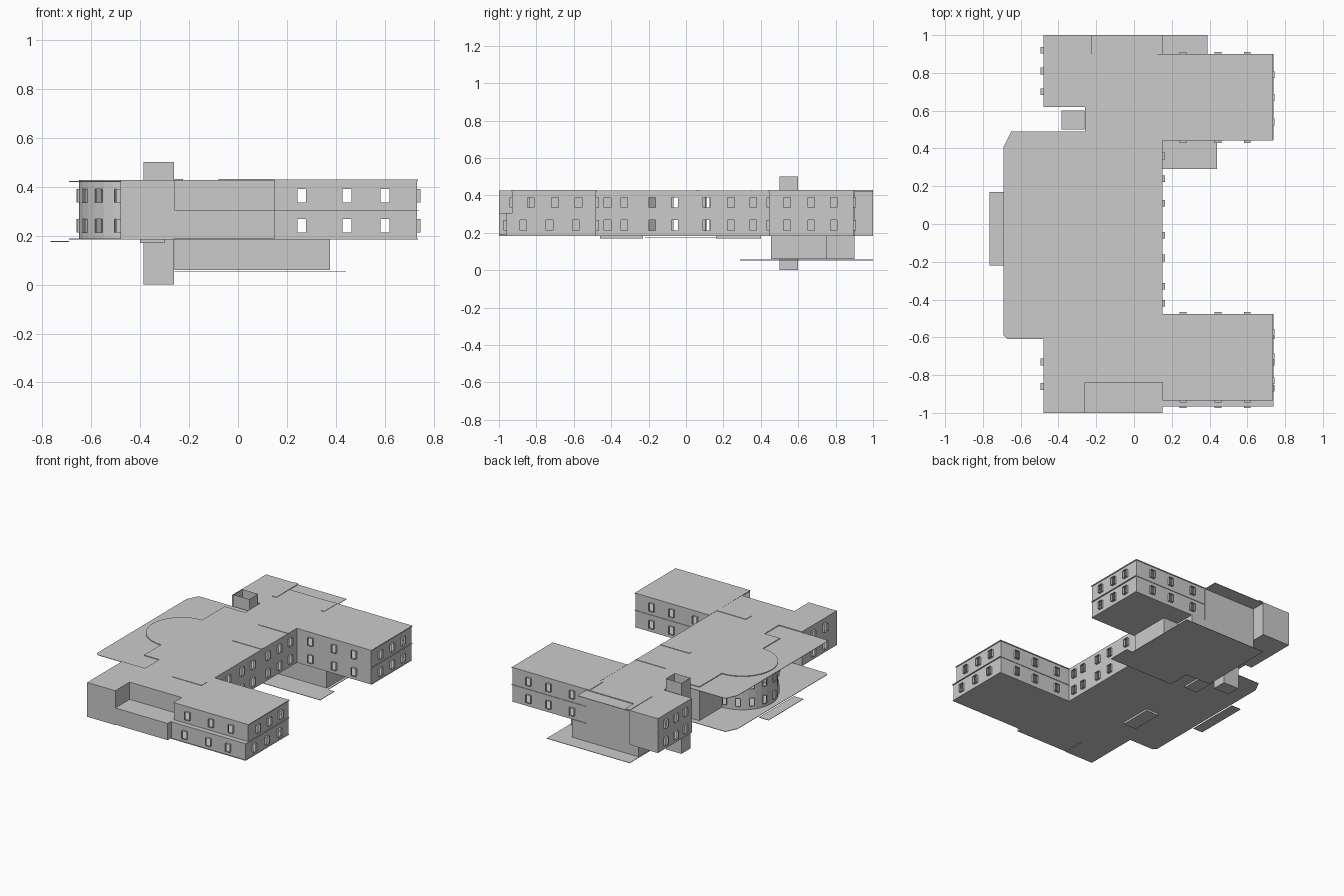
import bpy, bmesh
from math import cos, sin, pi
from mathutils import Vector

if "Cube" in bpy.data.objects:
    bpy.data.objects.remove(bpy.data.objects["Cube"])

G, M, T = 0.187, 0.305, 0.425      # ground floor, mid floor, roof heights
LOW, UPP = (0.213, 0.268), (0.335, 0.39)   # window height ranges


def finish(name, bm):
    me = bpy.data.meshes.new(name)
    bm.to_mesh(me)
    bm.free()
    ob = bpy.data.objects.new(name, me)
    bpy.context.collection.objects.link(ob)
    return ob


def box(name, x0, x1, y0, y1, z0, z1, open_top=False):
    bm = bmesh.new()
    bmesh.ops.create_cube(bm, size=1)
    for v in bm.verts:
        v.co = ((x0 + x1) / 2 + v.co.x * (x1 - x0), (y0 + y1) / 2 + v.co.y * (y1 - y0),
                (z0 + z1) / 2 + v.co.z * (z1 - z0))
    if open_top:
        top = [f for f in bm.faces if f.normal.z > 0.9]
        bmesh.ops.delete(bm, geom=top, context='FACES')
    return finish(name, bm)


def slab(name, pts, z, t=0.003):
    bm = bmesh.new()
    f = bm.faces.new([bm.verts.new((x, y, z)) for x, y in pts])
    f.normal_update()
    if f.normal.z < 0:
        f.normal_flip()
    r = bmesh.ops.extrude_face_region(bm, geom=[f])
    for v in r['geom']:
        if isinstance(v, bmesh.types.BMVert):
            v.co.z -= t
    bmesh.ops.recalc_face_normals(bm, faces=bm.faces)
    return finish(name, bm)


def rect(x0, x1, y0, y1):
    return [(x0, y0), (x1, y0), (x1, y1), (x0, y1)]


def wall(name, a, b, z0, z1, wins=(), wz=LOW, w=0.036, out=0.015):
    """Wall panel from a to b, outside on the right hand; wins = centre distances along it."""
    a, b = Vector((*a, 0)), Vector((*b, 0))
    d = (b - a).normalized()
    n = Vector((d.y, -d.x, 0))
    L = (b - a).length
    bm = bmesh.new()

    def quad(*p):
        bm.faces.new([bm.verts.new(a + d * s + n * o + Vector((0, 0, z))) for s, o, z in p])

    def panel(s0, s1, za, zb):
        quad((s0, 0, za), (s1, 0, za), (s1, 0, zb), (s0, 0, zb))

    s = 0
    for c in sorted(wins):
        l, r = c - w / 2, c + w / 2
        panel(s, l, z0, z1)
        panel(l, r, z0, wz[0])
        panel(l, r, wz[1], z1)
        # projecting window surround
        ring = [(l, wz[0]), (r, wz[0]), (r, wz[1]), (l, wz[1])]
        for i in range(4):
            p, q = ring[i], ring[(i + 1) % 4]
            quad((p[0], 0, p[1]), (q[0], 0, q[1]), (q[0], out, q[1]), (p[0], out, p[1]))
        s = r
    panel(s, L, z0, z1)
    return finish(name, bm)


def two_floors(name, a, b, low=(), upp=None, **k):
    wall(name + "_lower_wall", a, b, G, M, low, LOW, **k)
    wall(name + "_upper_wall", a, b, M, T, low if upp is None else upp, UPP, **k)


# Two side wings with windows on three sides
for nm, y0, y1, ends in (("front_wing", -0.93, -0.48, (0.1, 0.23, 0.355)),
                         ("back_wing", 0.445, 0.895, (0.095, 0.225, 0.345))):
    xs = (0.11, 0.295, 0.45)
    rev = [0.58 - v for v in xs]
    if nm == "front_wing":
        wall(nm + "_front_lower_wall", (0.15, -0.96), (0.73, -0.96), G, M, xs, LOW)
        wall(nm + "_front_upper_wall", (0.15, y0), (0.73, y0), M, T, xs, UPP)
        wall(nm + "_end_lower_wall", (0.73, -0.96), (0.73, y1), G, M, (0.09, 0.23, 0.37), LOW)
        wall(nm + "_end_upper_wall", (0.73, y0), (0.73, y1), M, T, ends, UPP)
    else:
        two_floors(nm + "_front", (0.15, y0), (0.73, y0), xs)
        two_floors(nm + "_end", (0.73, y0), (0.73, y1), ends)
    two_floors(nm + "_rear", (0.73, y1), (0.15, y1), rev)
    low_y = -0.965 if y0 < 0 else y0
    slab(nm + "_floor", rect(0.15, 0.735, low_y, y1), G)
    slab(nm + "_middle_ledge", rect(0.15, 0.738, low_y, y1 + 0.004), M)
    slab(nm + "_roof", rect(0.15, 0.735, y0 - 0.004, y1 + 0.004), T + 0.003, 0.006)

# Main body outline with a round bay on the left
bay = [(-0.42 + 0.23 * cos(pi / 2 + pi * i / 16), -0.03 + 0.23 * sin(pi / 2 + pi * i / 16))
       for i in range(17)]
outline = [(0.15, -0.84), (0.15, 0.9), (-0.26, 0.9), (-0.26, 1.0), (-0.48, 1.0), (-0.48, 0.62),
           (-0.26, 0.62), (-0.26, 0.45), (-0.42, 0.45)] + bay + [
           (-0.42, -0.45), (-0.3, -0.45), (-0.3, -0.61), (-0.48, -0.61), (-0.48, -1.0),
           (-0.26, -1.0), (-0.26, -0.84)]
slab("main_roof", outline, T + 0.002)
slab("main_floor", outline, G)
court = [y + 0.84 for y in (-0.42, -0.33, -0.18, -0.06, 0.11, 0.24, 0.36)]
special = {0: court, 2: (), 4: (0.08, 0.19, 0.3), len(outline) - 4: (0.12, 0.25)}
for i, p in enumerate(outline):
    q = outline[(i + 1) % len(outline)]
    L = (Vector(q) - Vector(p)).length
    in_bay = 9 <= i < 25
    wins = special.get(i, (L / 2,) if in_bay and i % 2 else ())
    two_floors("bay_%d" % i if in_bay else "body_%d" % i, p, q, wins,
               w=0.03 if in_bay else 0.036, out=0.01 if in_bay else 0.015)

# Terrace around the bay, its flat canopy and the entrance step
terrace = [(-0.26, -0.61), (-0.67, -0.61), (-0.69, -0.59), (-0.69, 0.41), (-0.65, 0.49), (-0.26, 0.49)]
slab("terrace", terrace, G)
slab("terrace_canopy", terrace, T - 0.003)
slab("entrance_step", rect(-0.765, -0.69, -0.22, 0.17), G - 0.01)
slab("back_canopy", rect(-0.26, 0.15, 0.9, 1.0), T - 0.003)
for nm, y0, y1 in (("front_step", -0.46, -0.23), ("back_step", 0.16, 0.4)):
    box(nm, -0.4, -0.3, y0, y1, 0.17, G)

# Low front block
box("front_low_block", -0.26, 0.15, -1.0, -0.84, G, M)

# Basement under the back, with its paved base
box("basement", -0.26, 0.26, 0.455, 0.9, 0.06, G)
box("basement_side_room", 0.26, 0.375, 0.455, 0.75, 0.06, G)
slab("basement_base", [(-0.07, 0.29), (0.44, 0.29), (0.44, 0.45), (0.39, 0.45), (0.39, 1.0),
                       (-0.26, 1.0), (-0.26, 0.45), (-0.07, 0.45)], 0.056)

# Open shaft beside the body
box("shaft", -0.385, -0.262, 0.5, 0.6, 0.0, 0.5, open_top=True)

# Low ridges on the roof
for i, (x0, x1, y0, y1) in enumerate([(-0.08, 0.15, 0.343, 0.35), (-0.08, 0.15, 0.05, 0.075),
                                      (-0.08, 0.15, -0.62, -0.555), (-0.26, -0.225, 0.75, 1.0),
                                      (0.125, 0.15, 0.75, 0.9)]):
    box("roof_ridge_%d" % i, x0, x1, y0, y1, T, T + 0.005)
